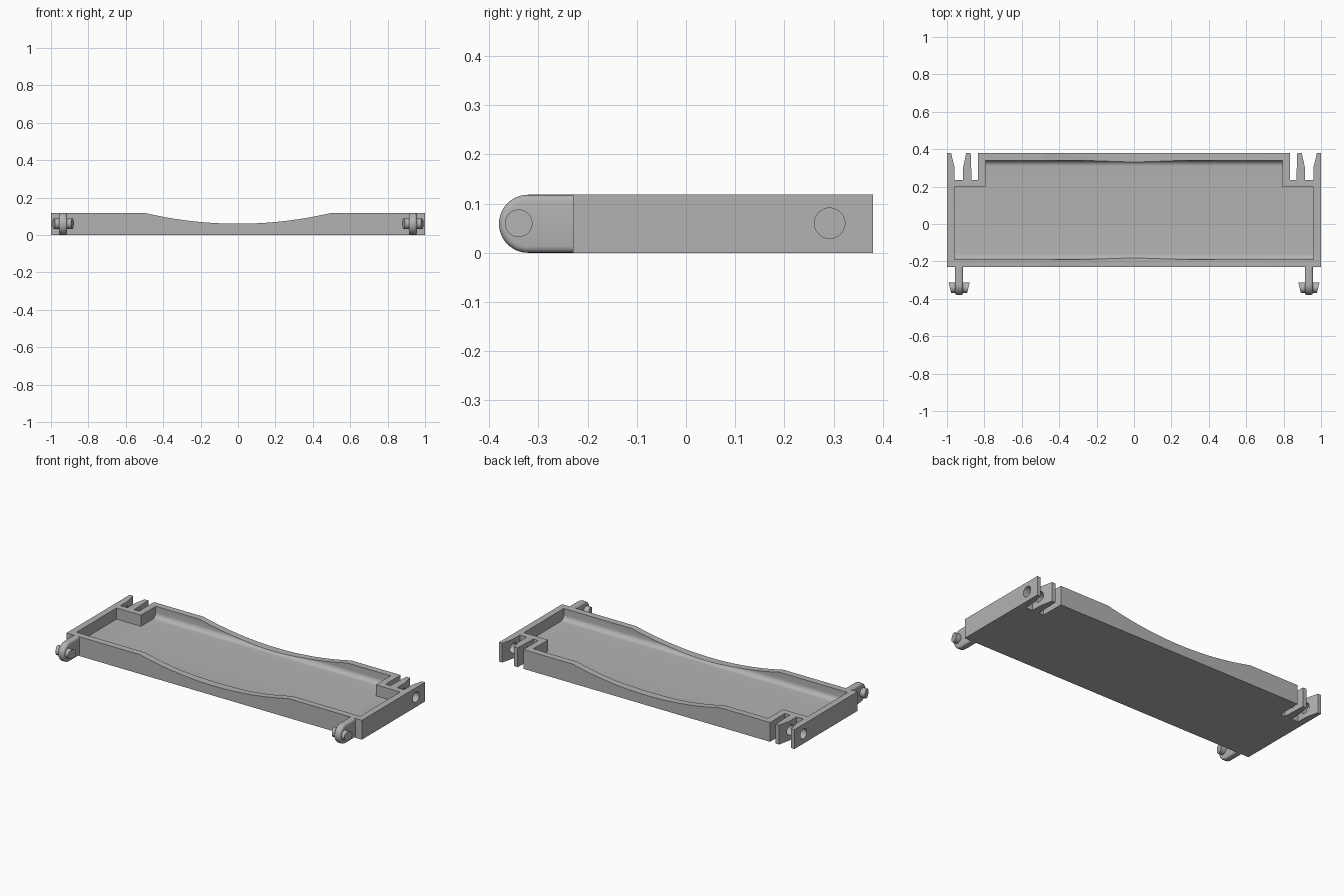
import bpy, bmesh, math
from mathutils import Vector

if "Cube" in bpy.data.objects:
    bpy.data.objects.remove(bpy.data.objects["Cube"])

H = 0.118      # tray height
FLOOR = 0.05   # floor level inside the tray
FIL = 0.03     # fillet between floor and long walls

grey = bpy.data.materials.new("plain grey")
grey.diffuse_color = (0.45, 0.45, 0.45, 1)
grey.use_nodes = True
grey.node_tree.nodes["Principled BSDF"].inputs["Base Color"].default_value = grey.diffuse_color


def prism(name, pts, axis, a, b):
    """Extrude a 2D outline along an axis: x takes (y,z), y takes (x,z), z takes (x,y)."""
    place = {"x": lambda p, t: (t, p[0], p[1]),
             "y": lambda p, t: (p[0], t, p[1]),
             "z": lambda p, t: (p[0], p[1], t)}[axis]
    bm = bmesh.new()
    face = bm.faces.new([bm.verts.new(place(p, a)) for p in pts])
    ext = bmesh.ops.extrude_face_region(bm, geom=[face])
    shift = Vector(place((0, 0), b - a))
    for v in ext["geom"]:
        if isinstance(v, bmesh.types.BMVert):
            v.co += shift
    bmesh.ops.recalc_face_normals(bm, faces=bm.faces)
    me = bpy.data.meshes.new(name)
    bm.to_mesh(me)
    bm.free()
    ob = bpy.data.objects.new(name, me)
    bpy.context.collection.objects.link(ob)
    me.materials.append(grey)
    return ob


def arc(cx, cy, r, a0, a1, n):
    return [(cx + r * math.cos(math.radians(a0 + (a1 - a0) * i / n)),
             cy + r * math.sin(math.radians(a0 + (a1 - a0) * i / n))) for i in range(n + 1)]


def apply_modifiers(ob):
    bpy.context.view_layer.objects.active = ob
    for m in list(ob.modifiers):
        bpy.ops.object.modifier_apply(modifier=m.name)


def cut(ob, cutter):
    m = ob.modifiers.new("cut", "BOOLEAN")
    m.operation = "DIFFERENCE"
    m.solver = "EXACT"
    m.object = cutter
    apply_modifiers(ob)
    bpy.data.objects.remove(cutter)


def smooth(ob):
    bpy.ops.object.select_all(action="DESELECT")
    ob.select_set(True)
    bpy.context.view_layer.objects.active = ob
    bpy.ops.object.shade_smooth_by_angle(angle=math.radians(35))


# Tray outline with slotted hinge clips at the back corners
half = [(1.0, -0.23), (1.0, 0.38), (0.978, 0.38), (0.96, 0.305), (0.96, 0.235),
        (0.913, 0.235), (0.913, 0.305), (0.897, 0.38), (0.873, 0.38), (0.868, 0.235),
        (0.835, 0.235), (0.835, 0.38)]
tray = prism("tray", half + [(-x, y) for x, y in reversed(half)], "z", 0, H)

# Hollow: wide front bay and narrower back bay, filleted along the long walls
front_bay = arc(-0.19 + FIL, FLOOR + FIL, FIL, 180, 270, 8) + [(0.197, FLOOR), (0.197, 0.3), (-0.19, 0.3)]
back_bay = arc(0.34 - FIL, FLOOR + FIL, FIL, 270, 360, 8) + [(0.34, 0.3), (0.0, 0.3), (0.0, FLOOR)]
cut(tray, prism("front_bay_cutter", front_bay, "x", -0.96, 0.96))
cut(tray, prism("back_bay_cutter", back_bay, "x", -0.795, 0.795))

# Shallow curved dip in both long walls
dip = 0.058
R = (0.5 ** 2 + dip ** 2) / (2 * dip)
ang = math.degrees(math.asin(0.5 / R))
dip_outline = arc(0, H - dip + R, R, 270 - ang, 270 + ang, 24) + [(0.5, 0.3), (-0.5, 0.3)]
cut(tray, prism("dip_cutter", dip_outline, "y", -0.5, 0.5))

# Pin holes through the clip arms and prongs
for s in (-1, 1):
    ring = arc(0.292, 0.06, 0.031, 0, 360, 32)[:-1]
    cut(tray, prism("hole_cutter", ring, "x", s * 0.85, s * 1.1))
smooth(tray)

# Rounded hinge tongues at the front, each with a pin whose ends slope inward
for side, s in (("left", -1), ("right", 1)):
    cx = s * 0.935
    outline = arc(-0.321, H / 2, H / 2, 90, 270, 24) + [(-0.23, 0), (-0.23, H)]
    tongue = prism(side + "_hinge_tongue", outline, "x", cx - 0.022, cx + 0.022)
    bm = bmesh.new()
    bm.from_mesh(tongue.data)
    rim = [e for e in bm.edges
           if abs(e.verts[0].co.x - e.verts[1].co.x) < 1e-5
           and min(v.co.y for v in e.verts) < -0.2301]
    bmesh.ops.bevel(bm, geom=rim, offset=0.013, segments=4, profile=0.5, affect="EDGES")
    bm.to_mesh(tongue.data)
    bm.free()
    smooth(tongue)

    pin = prism(side + "_hinge_pin", arc(-0.34, 0.06, 0.028, 0, 360, 32)[:-1], "x", cx - 0.05, cx + 0.05)
    for v in pin.data.vertices:
        out = 1 if v.co.x > cx else -1
        v.co.x += out * 0.13 * (v.co.y + 0.34) / 0.5 * 2 * 0.5
    smooth(pin)
